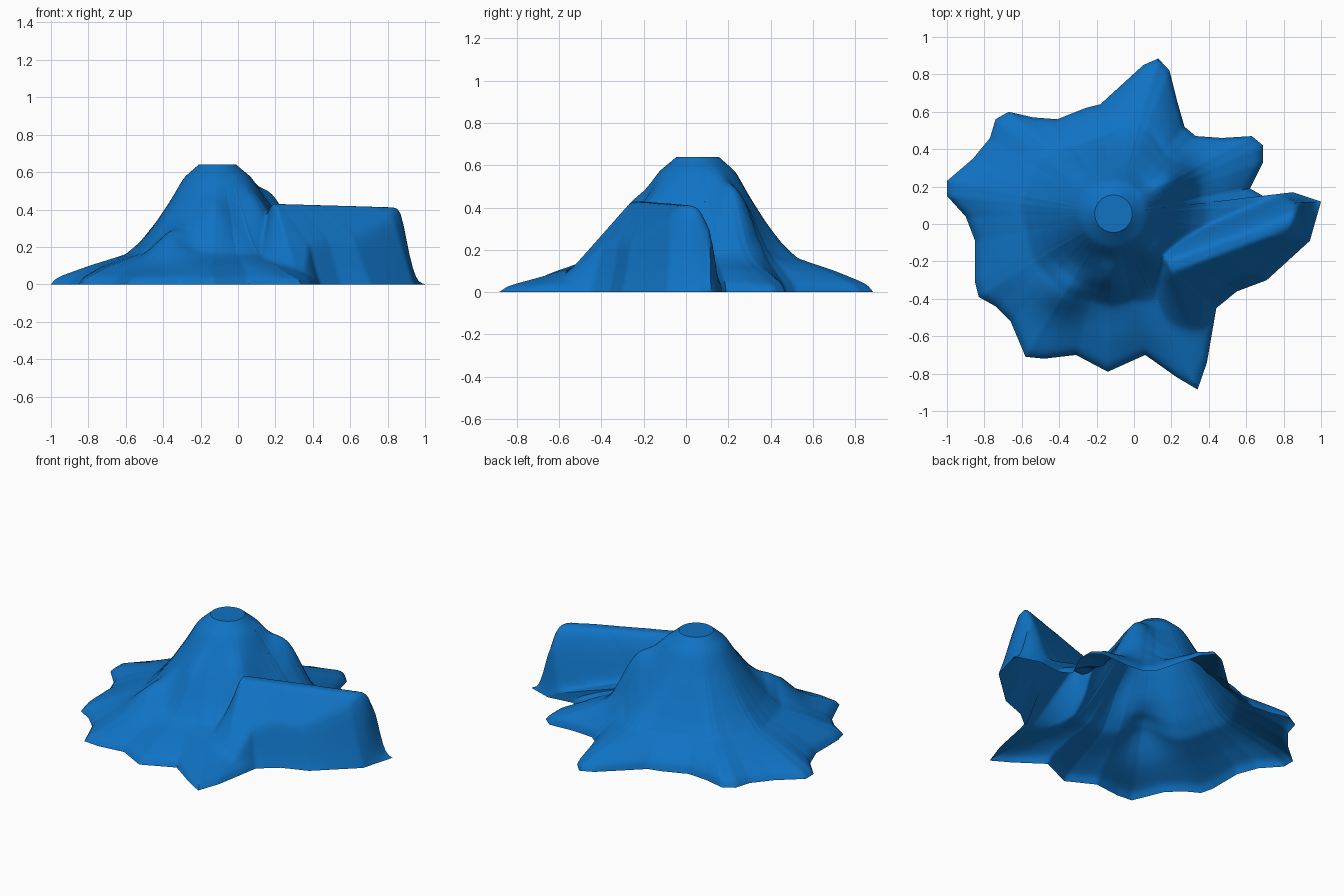
import bpy
import bmesh
from math import exp
from mathutils import Vector

default_cube = bpy.data.objects.get("Cube")
if default_cube:
    bpy.data.objects.remove(default_cube, do_unlink=True)

# Foot of the mountain, clockwise from the left
OUTLINE = [
    (-1, .23), (-.86, .35), (-.77, .46), (-.74, .56), (-.67, .6), (-.54, .57), (-.41, .56),
    (-.26, .62), (-.18, .64), (.05, .85), (.13, .885), (.19, .82), (.23, .66), (.27, .52),
    (.33, .47), (.47, .46), (.63, .47), (.69, .42), (.69, .33), (.62, .19), (.69, .15),
    (.85, .17), (1, .12), (.94, -.09), (.71, -.3), (.55, -.36), (.44, -.45), (.39, -.74),
    (.34, -.885), (.23, -.82), (.06, -.7), (-.14, -.79), (-.31, -.7), (-.48, -.72),
    (-.58, -.71), (-.66, -.52), (-.74, -.44), (-.83, -.39), (-.85, -.31), (-.85, -.09),
    (-.9, .04), (-1, .15)]
# Slope profile: distance from the peak axis, height
SLOPE = [(0, .64), (.1, .64), (.18, .57), (.25, .45), (.33, .33), (.41, .23),
         (.49, .16), (.68, .1), (.82, .048), (.86, .028), (.88, 0)]
# Rocky shoulders: x, y, height, spread
SHOULDERS = [(.19, .25, .17, .12), (-.37, -.36, .1, .12), (-.13, -.29, .08, .1),
             (.13, -.17, .08, .1)]
PEAK = Vector((-.11, .055))
PEAK_RADIUS = .1
RIDGE_START, RIDGE_END = Vector((.18, -.215)), Vector((.88, .045))
ROWS = 64


def clamp(value):
    return max(0.0, min(1.0, value))


def slope_height(distance):
    """Interpolate the slope profile."""
    for (d0, z0), (d1, z1) in zip(SLOPE, SLOPE[1:]):
        if distance <= d1:
            return z0 + (z1 - z0) * (distance - d0) / (d1 - d0)
    return 0.0


def ridge_height(point, edge):
    """Long narrow-topped crest with a steep back wall and a broader front slope."""
    axis = RIDGE_END - RIDGE_START
    length = axis.length
    axis.normalize()
    offset = point - RIDGE_START
    along = offset.dot(axis)
    across = axis.x * offset.y - axis.y * offset.x
    progress = clamp(along / length)
    if across > 0:
        side = clamp(1 - (across / .14) ** 2)
    else:
        side = clamp(1 - max(0, -across - .05) / (.4 - .1 * progress))
    # The inner end fans out into the mountain, the outer end drops off
    inner_end = clamp(1 + along / (.12 + max(0, -across) * .7))
    outer_end = clamp(1 - (along - length) / .1)
    return (.43 - .02 * progress) * side * inner_end * outer_end * clamp((1 - edge) / .1)


def surface_height(point, edge, reach):
    distance = (point - PEAK).length
    stretched = distance * (1 + (.88 / reach - 1) * edge ** 3)
    height = slope_height(stretched)
    fade = clamp((1 - edge) * 4) * clamp((distance - PEAK_RADIUS) * 10)
    for x, y, size, spread in SHOULDERS:
        gap = (point - Vector((x, y))).length / spread
        height += size * fade * exp(-gap * gap)
    return max(height, ridge_height(point, edge))


def resample(points, step):
    """Evenly spaced points along a closed outline."""
    result = []
    for a, b in zip(points, points[1:] + points[:1]):
        a, b = Vector(a), Vector(b)
        count = max(1, round((b - a).length / step))
        result += [a.lerp(b, i / count) for i in range(count)]
    return result


# Open shell from the flat summit out to the foot
bm = bmesh.new()
columns = []
for foot in resample(OUTLINE, .02):
    ray = foot - PEAK
    rim = PEAK + ray.normalized() * PEAK_RADIUS
    column = []
    for row in range(ROWS + 1):
        point = rim.lerp(foot, row / ROWS)
        edge = (point - PEAK).length / ray.length
        z = 0 if row == ROWS else surface_height(point, edge, ray.length)
        column.append(bm.verts.new((point.x, point.y, z)))
    columns.append(column)
for left, right in zip(columns, columns[1:] + columns[:1]):
    for row in range(ROWS):
        bm.faces.new((left[row], right[row], right[row + 1], left[row + 1]))

# Soften the slopes, keeping the summit rim and the foot in place
inner = [v for column in columns for v in column[1:-1]]
for _ in range(4):
    bmesh.ops.smooth_vert(bm, verts=inner, factor=.5, use_axis_z=True)

# Flat summit with a crisp rim
summit = bm.faces.new([column[0] for column in columns])
bmesh.ops.recalc_face_normals(bm, faces=bm.faces)
if summit.normal.z < 0:
    bmesh.ops.reverse_faces(bm, faces=bm.faces)
for rim_edge in summit.edges:
    rim_edge.smooth = False
mesh = bpy.data.meshes.new("mountain")
bm.to_mesh(mesh)
bm.free()

# Blue rock
blue = bpy.data.materials.new("blue")
blue.use_nodes = True
color = (.005, .17, .55, 1)
blue.diffuse_color = color
blue.node_tree.nodes["Principled BSDF"].inputs["Base Color"].default_value = color
mesh.materials.append(blue)

mountain = bpy.data.objects.new("mountain", mesh)
bpy.context.collection.objects.link(mountain)
bpy.context.view_layer.objects.active = mountain
mountain.select_set(True)
bpy.ops.object.shade_smooth_by_angle(angle=.9)
